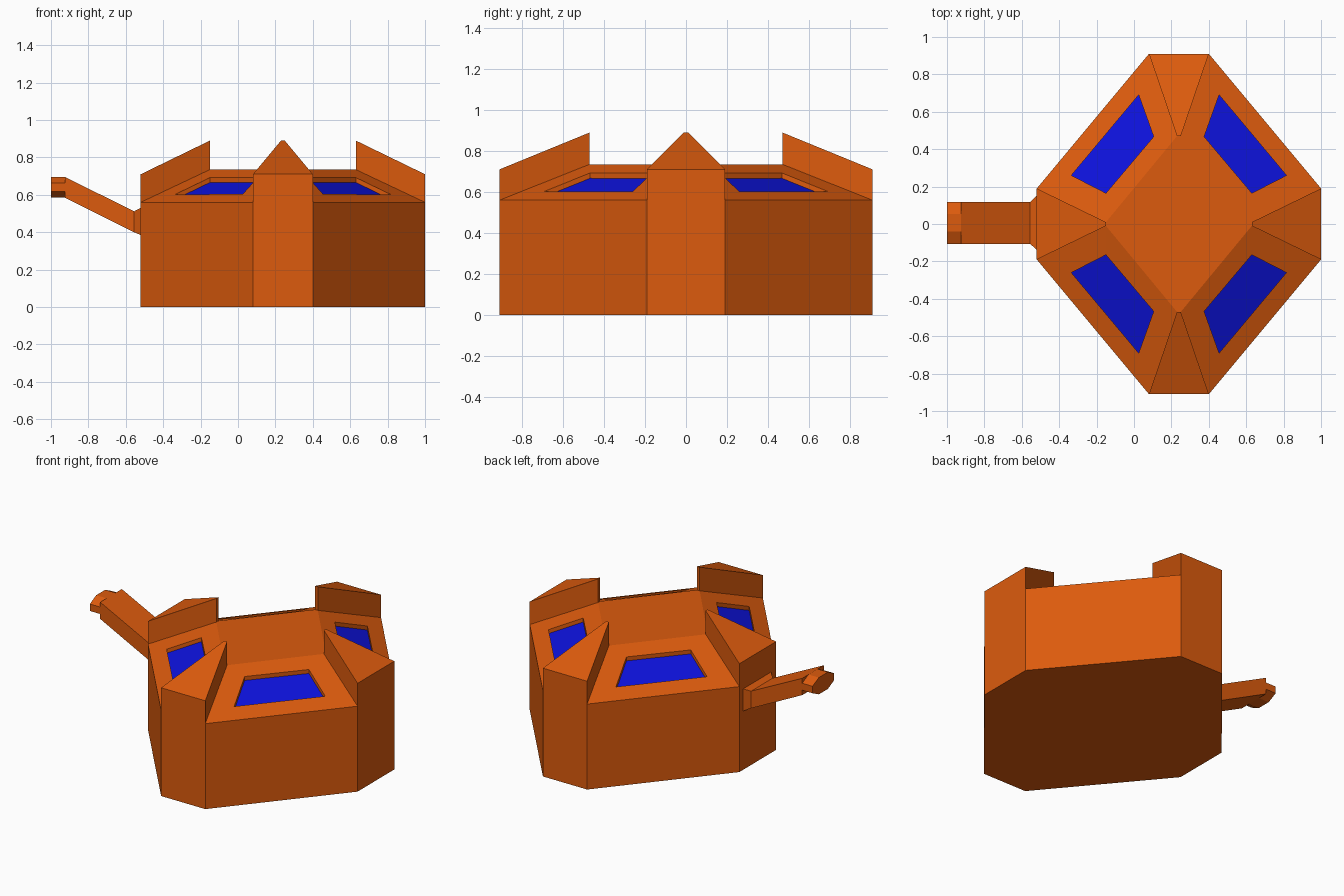
import bpy, bmesh
from mathutils import Vector

if "Cube" in bpy.data.objects:
    bpy.data.objects.remove(bpy.data.objects["Cube"])

CX = 0.24                                   # centre of the body in x
BASE, RIM, HORN_LOW, HORN_TOP = 0.56, 0.735, 0.71, 0.89
RECESS = 0.026


def material(name, rgb):
    m = bpy.data.materials.new(name)
    m.diffuse_color = (*rgb, 1)
    m.use_nodes = True
    m.node_tree.nodes["Principled BSDF"].inputs["Base Color"].default_value = m.diffuse_color
    return m


orange = material("orange", (0.72, 0.105, 0.004))
blue = material("blue", (0.004, 0.006, 0.72))


def make(name, faces, mat):
    """Mesh object from a list of faces, each a list of points."""
    bm = bmesh.new()
    for f in faces:
        bm.faces.new([bm.verts.new(p) for p in f])
    bmesh.ops.remove_doubles(bm, verts=bm.verts, dist=1e-4)
    bmesh.ops.recalc_face_normals(bm, faces=bm.faces)
    me = bpy.data.meshes.new(name)
    bm.to_mesh(me)
    bm.free()
    me.materials.append(mat)
    ob = bpy.data.objects.new(name, me)
    bpy.context.collection.objects.link(ob)
    return ob


def loft(rings):
    """Closed solid through rings of equal point count."""
    faces = [rings[0], rings[-1]]
    n = len(rings[0])
    for a, b in zip(rings, rings[1:]):
        faces += [[a[i], a[(i + 1) % n], b[(i + 1) % n], b[i]] for i in range(n)]
    return faces


def slope_z(p):
    """Height of the sloping roof above a plan point."""
    d = (0.76 - abs(p[0])) * 0.768 + (0.19 - abs(p[1])) * 0.64
    return BASE + (RIM - BASE) * d / 0.398


def pt(p, z):
    return (p[0] + CX, p[1], z)


def four_way(quarter):
    """Spread a two-point quarter outline around all four quadrants, in order."""
    a, b = quarter
    out = []
    for sx, sy, flip in ((1, 1, 0), (1, -1, 1), (-1, -1, 0), (-1, 1, 1)):
        for p in ((b, a) if flip else (a, b)):
            out.append((p[0] * sx, p[1] * sy))
    return out


# Body: eight walls, flat centre, four window slopes and four raised horns
outer = four_way([(0.16, 0.91), (0.76, 0.19)])
inner = four_way([(0.01, 0.47), (0.39, 0.01)])
win_low = four_way([(0.215, 0.69), (0.575, 0.26)])
win_high = four_way([(0.135, 0.467), (0.39, 0.165)])
body = [[pt(p, 0) for p in outer], [pt(p, RIM) for p in inner]]
panes = []
for i in range(8):
    j = (i + 1) % 8
    o1, o2, n1, n2 = outer[i], outer[j], inner[i], inner[j]
    body.append([pt(o1, 0), pt(o2, 0), pt(o2, BASE), pt(o1, BASE)])
    if i % 2 == 0:
        # Slope with a recessed window opening
        frame = [pt(o1, BASE), pt(o2, BASE), pt(n2, RIM), pt(n1, RIM)]
        plan = [win_low[i], win_low[j], win_high[j], win_high[i]]
        lip = [pt(p, slope_z(p)) for p in plan]
        floor = [pt(p, slope_z(p) - RECESS) for p in plan]
        for k in range(4):
            m = (k + 1) % 4
            body.append([frame[k], frame[m], lip[m], lip[k]])
            body.append([lip[k], lip[m], floor[m], floor[k]])
        panes.append(floor)
    else:
        # Horn rising toward its inner tip
        low = [pt(o1, BASE), pt(o2, BASE), pt(n2, RIM), pt(n1, RIM)]
        top = [pt(o1, HORN_LOW), pt(o2, HORN_LOW), pt(n2, HORN_TOP), pt(n1, HORN_TOP)]
        body.append(top)
        for k in range(4):
            m = (k + 1) % 4
            body.append([low[k], low[m], top[m], top[k]])
make("body", body, orange)

# Blue window panes, facing up
pane_ob = make("window_panes", panes, blue)
for poly in pane_ob.data.polygons:
    if poly.normal.z < 0:
        poly.flip()


# Spout arm: flared root, then a straight rising bar
def section(x, hw, z0, z1):
    yc = 0.006
    return [(x, yc - hw, z0), (x, yc + hw, z0), (x, yc + hw, z1), (x, yc - hw, z1)]


make("spout_arm", loft([section(-0.52, 0.145, 0.385, 0.53),
                        section(-0.555, 0.112, 0.40, 0.512),
                        section(-0.925, 0.112, 0.585, 0.695)]), orange)

# Spout tip: flattened octagonal cylinder
bpy.ops.mesh.primitive_cylinder_add(vertices=8, radius=1.0824, depth=0.075,
                                    location=(-0.9625, 0.006, 0.64),
                                    rotation=(0, 1.5707963, 0))
tip = bpy.context.object
tip.name = "spout_tip"
me = tip.data
for v in me.vertices:                       # turn flats to face up and sideways
    c, s = 0.92388, 0.382683
    x, y = v.co.x, v.co.y
    v.co = Vector(((c * x - s * y) * 0.055, (s * x + c * y) * 0.112, v.co.z))
me.materials.append(orange)
